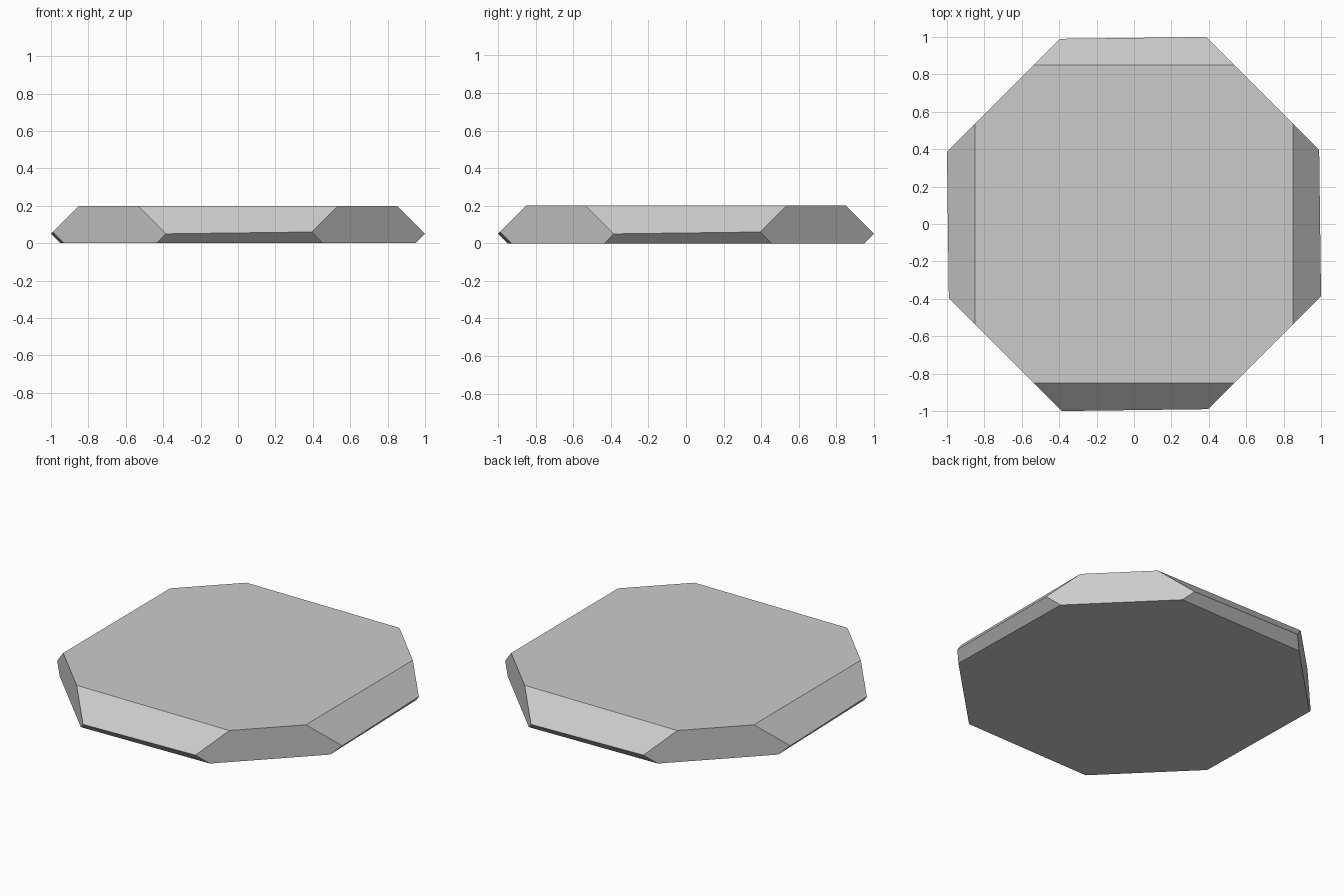
import bpy, bmesh
from mathutils import Matrix, Vector

if "Cube" in bpy.data.objects:
    bpy.data.objects.remove(bpy.data.objects["Cube"])

CORNER = 1.385  # |x| + |y| on the vertical diagonal sides

# side profile levels: (distance, z) at the left and right end of one side
LEVELS = [((0.95, 0.0), (0.93, 0.0)),
          ((1.0, 0.05), (0.99, 0.06)),
          ((0.85, 0.20), (0.85, 0.20))]

bm = bmesh.new()
sides = []
for k in range(4):
    rot = Matrix.Rotation(k * 1.5707963268, 3, 'Z')
    side = []
    for (dl, zl), (dr, zr) in LEVELS:
        left = bm.verts.new(rot @ Vector((dl - CORNER, -dl, zl)))
        right = bm.verts.new(rot @ Vector((CORNER - dr, -dr, zr)))
        side.append((left, right))
    sides.append(side)

# bevelled sides and flat diagonal corners
for k in range(4):
    a, b = sides[k], sides[(k + 1) % 4]
    for i in range(2):
        bm.faces.new((a[i][0], a[i][1], a[i + 1][1], a[i + 1][0]))
    bm.faces.new((a[0][1], b[0][0], b[1][0], b[2][0], a[2][1], a[1][1]))

# top and bottom caps
bm.faces.new([v for s in sides for v in s[2]])
bm.faces.new([v for s in reversed(sides) for v in reversed(s[0])])
bmesh.ops.recalc_face_normals(bm, faces=bm.faces)

mesh = bpy.data.meshes.new("octagonal_slab")
bm.to_mesh(mesh)
bm.free()
slab = bpy.data.objects.new("octagonal_slab", mesh)
bpy.context.collection.objects.link(slab)
